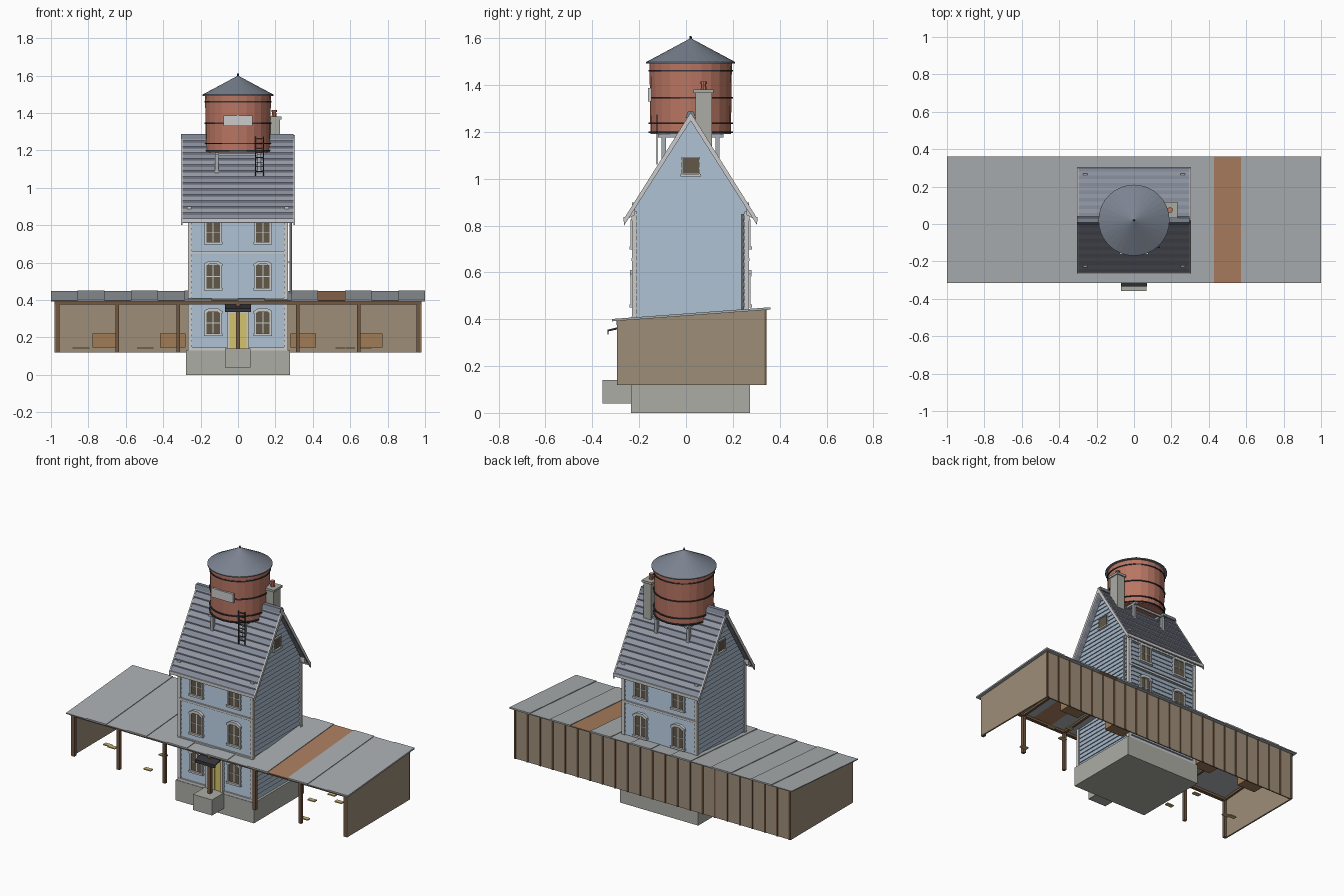
import bpy, bmesh, math, random
from mathutils import Vector

if "Cube" in bpy.data.objects:
    bpy.data.objects.remove(bpy.data.objects["Cube"])

random.seed(4)
MATS = {}
COL = dict(siding=(.64, .71, .78), white=(.88, .88, .87), stone=(.67, .67, .64), roof_a=(.52, .54, .60),
           roof_b=(.57, .59, .64), dark=(.22, .22, .24), tank=(.72, .46, .39), tin=(.66, .68, .69),
           rust=(.66, .49, .37), wood=(.61, .55, .47), post=(.45, .35, .26), glass=(.38, .35, .29),
           door=(.83, .76, .42), crate=(.62, .48, .34), cone=(.48, .51, .56), straw=(.80, .72, .48))


def mat(key):
    if key not in MATS:
        MATS[key] = bpy.data.materials.new(key)
        MATS[key].diffuse_color = (*[c ** 2.2 for c in COL[key]], 1)
    return MATS[key]


def solids(name, pairs, key):
    """One object from solids, each lofted between two matching loops."""
    bm = bmesh.new()
    for a, b in pairs:
        va, vb = [bm.verts.new(p) for p in a], [bm.verts.new(p) for p in b]
        n = len(va)
        bm.faces.new(va[::-1])
        bm.faces.new(vb)
        for i in range(n):
            bm.faces.new((va[i], va[(i + 1) % n], vb[(i + 1) % n], vb[i]))
    bmesh.ops.recalc_face_normals(bm, faces=bm.faces)
    me = bpy.data.meshes.new(name)
    bm.to_mesh(me)
    bm.free()
    ob = bpy.data.objects.new(name, me)
    me.materials.append(mat(key))
    bpy.context.collection.objects.link(ob)
    return ob


def box(x0, x1, y0, y1, z0, z1):
    q = [(x0, y0), (x1, y0), (x1, y1), (x0, y1)]
    return [(*p, z0) for p in q], [(*p, z1) for p in q]


def xprism(x0, x1, prof):
    return [(x0, *p) for p in prof], [(x1, *p) for p in prof]


def yprism(y0, y1, prof):
    return [(x, y0, z) for x, z in prof], [(x, y1, z) for x, z in prof]


def disc(cx, cy, r0, z0, r1, z1, n):
    ring = lambda r, z: [(cx + r * math.cos(2 * math.pi * i / n), cy + r * math.sin(2 * math.pi * i / n), z)
                         for i in range(n)]
    return ring(r0, z0), ring(r1, z1)


YC, HX, HY = .02, .257, .24          # house centre and half sizes
under = lambda d: 1.262 - 1.6 * d    # roof underside height
half = lambda z: min(HY, (1.262 - z) / 1.6)

# Foundation, entrance step, wall core
solids("foundation", [box(-.278, .278, -.235, .273, 0, .13)], "stone")
solids("entrance_step", [box(-.07, .066, -.357, -.235, .04, .14)], "stone")
solids("house_core", [xprism(-HX, HX, [(YC - HY, .13), (YC + HY, .13), (YC + HY, under(HY)), (YC, 1.262),
                                       (YC - HY, under(HY))])], "siding")

# Lapped clapboards
boards, dz, z = [], .0285, .13
while z < 1.23:
    t = z + dz
    h0, h1 = half(z), half(t)
    for s in (-1, 1):
        a, o = s * (HX - .004), s * (HX + .006)
        boards.append(([(a, YC - h0, z), (o, YC - h0, z), (o, YC + h0, z), (a, YC + h0, z)],
                       [(a, YC - h1, t), (s * HX, YC - h1, t), (s * HX, YC + h1, t), (a, YC + h1, t)]))
        if t < under(HY):
            a, o, m = YC + s * (HY - .004), YC + s * (HY + .006), YC + s * HY
            boards.append(([(-HX, a, z), (HX, a, z), (HX, o, z), (-HX, o, z)],
                           [(-HX, a, t), (HX, a, t), (HX, m, t), (-HX, m, t)]))
    z = t
solids("clapboards", boards, "siding")

# Corner boards and horizontal trim bands
trim = []
for sx in (-1, 1):
    for sy in (-1, 1):
        xs, ys = sorted((sx * .247, sx * .268)), sorted((sy * .23, sy * .25))
        trim.append(box(*xs, YC + ys[0], YC + ys[1], .13, .86))
for sy in (-1, 1):
    for z0, z1 in ((.13, .147), (.40, .412), (.648, .662), (.822, .86)):
        ys = sorted((sy * .235, sy * .252))
        trim.append(box(-.268, .268, YC + ys[0], YC + ys[1], z0, z1))
solids("corner_and_band_trim", trim, "white")

# Windows front and back
frames, panes = [], []
def window(x, s, z0, z1, pediment):
    y = lambda a, b: sorted((YC + s * a, YC + s * b))
    panes.append(box(x - .038, x + .038, *y(.235, .249), z0, z1))
    for sx in (-1, 1):
        frames.append(box(*sorted((x + sx * .036, x + sx * .046)), *y(.235, .256), z0, z1))
    frames.append(box(x - .003, x + .003, *y(.24, .252), z0, z1))
    frames.append(box(x - .038, x + .038, *y(.24, .252), (z0 + z1) / 2 - .002, (z0 + z1) / 2 + .002))
    frames.append(box(x - .05, x + .05, *y(.235, .262), z0 - .012, z0))
    if pediment:
        frames.append(yprism(*y(.235, .26), [(x - .05, z1 - .006), (x - .034, z1 - .006), (x - .02, z1 + .004),
                      (x + .02, z1 + .004), (x + .034, z1 - .006), (x + .05, z1 - .006), (x + .05, z1 + .005),
                      (x + .022, z1 + .022), (x - .022, z1 + .022), (x - .05, z1 + .005)]))
    else:
        frames.append(box(x - .046, x + .046, *y(.235, .256), z1, z1 + .01))
for x in (-.133, .133):
    for s in (-1, 1):
        window(x, s, .463, .588, True)
        window(x, s, .71, .815, False)
    window(x, -1, .22, .335, True)

# Attic windows in both gables
for s in (-1, 1):
    X = lambda a, b: sorted((s * a, s * b))
    panes.append(box(*X(.25, .264), -.015, .055, 1.022, 1.088))
    for y in (-.019, .055):
        frames.append(box(*X(.25, .268), y, y + .004, 1.018, 1.092))
    frames += [box(*X(.25, .272), -.023, .063, 1.01, 1.02), box(*X(.25, .268), -.019, .059, 1.088, 1.093)]
solids("window_frames", frames, "white")
solids("window_panes", panes, "glass")

# Door, frame and hood
solids("double_door", [box(-.045, -.002, -.234, -.215, .14, .33), box(.002, .045, -.234, -.215, .14, .33)], "door")
solids("door_frame", [box(-.06, -.045, -.242, -.215, .13, .34), box(.045, .06, -.242, -.215, .13, .34),
                      box(-.06, .06, -.242, -.215, .33, .352)], "white")
solids("door_hood", [xprism(-.07, .07, [(-.335, .347), (-.335, .355), (-.22, .383), (-.22, .373)]),
                     box(-.07, .07, -.335, -.33, .335, .353)], "dark")

# House roof: overlapping shingle courses, ridge, rakes, gutters
top = lambda d: 1.277 - 1.6 * d
N, D = 14, .28
for k, key in enumerate(("roof_a", "roof_b")):
    rows = []
    for i in range(k, N, 2):
        d0, d1 = D * (1 - i / N), D * (1 - (i + 1) / N)
        for s in (-1, 1):
            rows.append(xprism(-.297, .297, [(YC + s * d0, top(d0) + .007), (YC + s * d1, top(d1)),
                                             (YC + s * d1, top(d1) - .016), (YC + s * d0, top(d0) - .016)]))
    solids("roof_courses_" + "ab"[k], rows, key)
solids("ridge_cap", [xprism(-.305, .297, [(-.002, 1.26), (.008, 1.287), (.032, 1.287), (.042, 1.26)])], "cone")
rakes = []
for s in (-1, 1):
    for x in (-.304, .296):
        rakes.append(xprism(x, x + .008, [(YC + s * .284, top(.284) + .008), (YC, top(0) + .006),
                                          (YC, top(0) - .03), (YC + s * .284, top(.284) - .022)]))
    ys = sorted((YC + s * .272, YC + s * .286))
    rakes.append(box(-.304, .304, *ys, .818, .836))
    rakes.append(xprism(-.29, .29, [(YC + s * .238, .845), (YC + s * .276, .825), (YC + s * .276, .835),
                                    (YC + s * .238, .875)]))
solids("rake_boards_and_gutters", rakes, "white")
solids("snow_guards", [box(x - .012, x + .012, YC + s * .243, YC + s * .25, top(.24) - .005, top(.24) + .006)
                       for s in (-1, 1) for x in (-.26, .26)], "white")
solids("downpipe", [disc(.282, .24, .006, .42, .006, .85, 8), box(.26, .286, .236, .244, .6, .606)], "white")

# Chimney
solids("chimney", [box(.17, .225, .04, .11, 1.1, 1.366), box(.162, .232, .032, .118, 1.366, 1.38)], "stone")
solids("chimney_pot", [disc(.193, .075, .013, 1.38, .011, 1.408, 10), disc(.193, .075, .015, 1.405, .015, 1.415, 10)],
       "tank")

# Water tank, hoops, conical cap
solids("tank_barrel", [disc(0, YC, .172, 1.19, .176, 1.495, 24)], "tank")
solids("tank_hoops", [disc(0, YC, .180, z, .180, z + .007, 24) for z in (1.195, 1.233, 1.342, 1.457)], "dark")
solids("tank_cap", [disc(0, YC, .19, 1.492, .19, 1.498, 32), disc(0, YC, .19, 1.498, .004, 1.598, 32)], "cone")
solids("tank_finial", [disc(0, YC, .006, 1.59, .004, 1.61, 8)], "dark")
solids("blank_plate", [box(-.078, .078, -.162, -.148, 1.33, 1.387)], "white")

# Tank stand and ladder
stand = [box(x - .009, x + .009, y - .009, y + .009, top(abs(y - YC)) - .03, 1.18)
         for x in (-.113, .113) for y in (-.095, .135)]
stand += [box(x - .011, x + .011, -.12, .16, 1.176, 1.19) for x in (-.113, .113)]
stand += [box(-.113, .113, y - .006, y + .006, 1.17, 1.184) for y in (-.095, .135)]
solids("tank_stand", stand, "tin")
solids("ladder", [box(x, x + .005, -.127, -.121, 1.06, 1.275) for x in (.09, .134)] +
       [box(.09, .139, -.126, -.122, z / 1000, z / 1000 + .004) for z in range(1085, 1270, 25)], "dark")

# Lean-to roof of sheet panels, one rusted
zr = lambda y: .397 + (y + .315) * .05 / .675
panels = {"tin": [], "rust": []}
for i in range(14):
    x, up = -1 + i / 7, .004 * (i % 2)
    panels["rust" if i == 10 else "tin"].append(
        xprism(x, x + 1 / 7, [(-.315, zr(-.315) - .006), (.36, zr(.36) - .006),
                              (.36, zr(.36) + up), (-.315, zr(-.315) + up)]))
solids("shed_roof_panels", panels["tin"], "tin")
solids("shed_rusted_panel", panels["rust"], "rust")

# Shed walls with battens
solids("shed_walls", [box(-.975, .975, .33, .338, .12, zr(.33) - .006)] +
       [xprism(x, x + .01, [(-.293, .12), (.335, .12), (.335, zr(.335) - .006), (-.293, zr(-.293) - .006)])
        for x in (-.98, .97)], "wood")
solids("wall_battens", [box(x - .005, x + .005, .336, .343, .12, zr(.336) - .006)
                        for x in [-.974 + 1.948 * i / 22 for i in range(23)]], "post")

# Posts, front beam, rafters
xs = [-.965, -.645, -.32, 0, .32, .645, .965]
solids("shed_posts", [box(x - .01, x + .01, -.295, -.275, .12, .385) for x in xs], "post")
solids("shed_beams", [box(-.98, .98, -.297, -.273, .376, .392)] +
       [xprism(x - .008, x + .008, [(-.28, zr(-.28) - .02), (.333, zr(.333) - .02), (.333, zr(.333) - .005),
                                    (-.28, zr(-.28) - .005)]) for x in xs if x], "post")

# Crates at the back and scattered straw pads
solids("crates", [box(x - .068, x + .068, .22, .315, .147, .22) for x in (-.71, -.35, .35, .705)], "crate")
spots = [(-.86, -.09), (-.82, -.10), (-.476, -.23), (-.515, -.02), (.66, -.26), (.547, -.03), (.69, .04), (.6, .1)]
solids("straw_pads", [box(x - .025, x + .025, y - .013, y + .013, .14, .147) for x, y in spots], "straw")

for m in bpy.data.materials:
    if m.users and not m.is_grease_pencil:
        m.use_nodes = True
        m.node_tree.nodes["Principled BSDF"].inputs["Base Color"].default_value = m.diffuse_color
